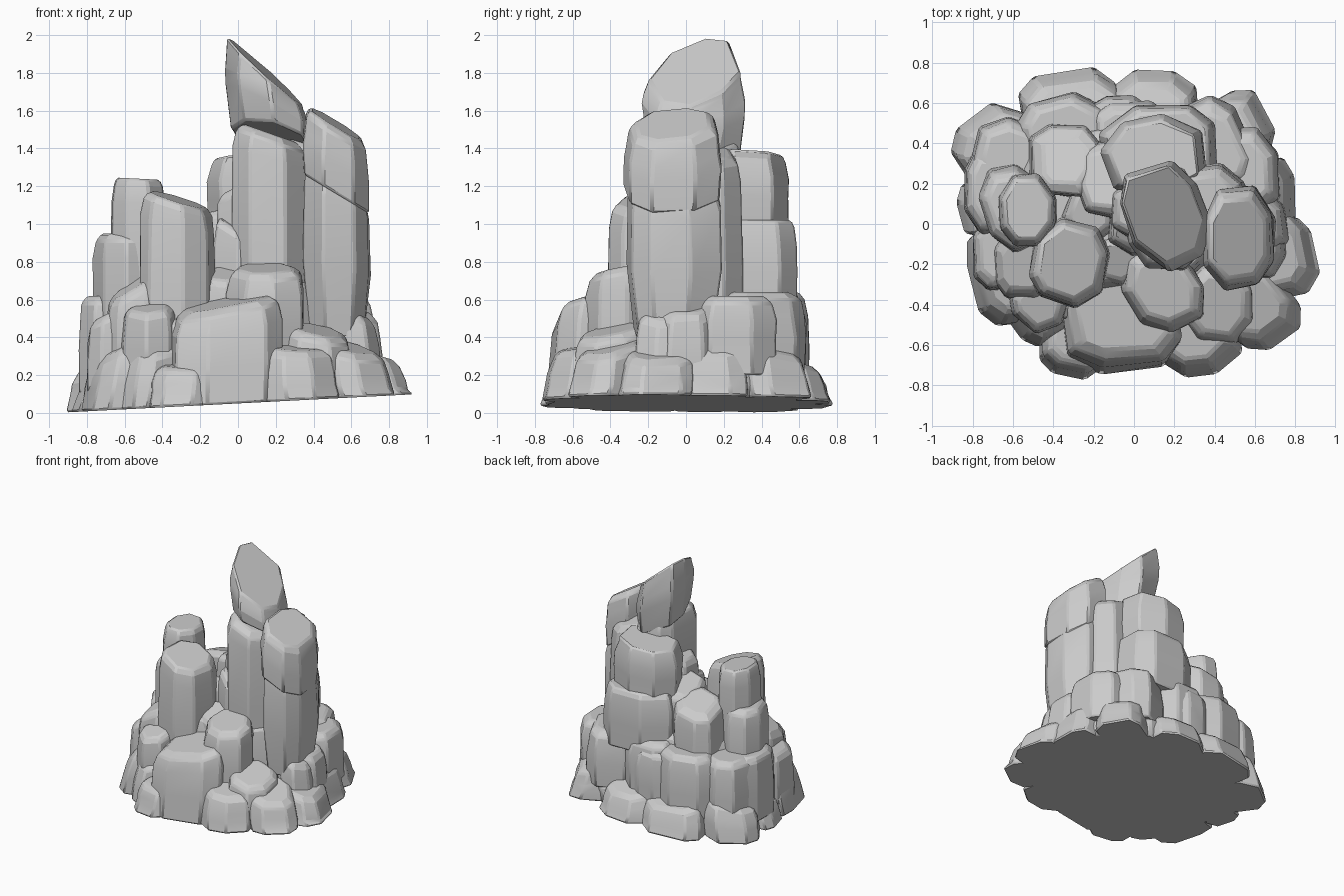
import bpy, bmesh, math, random
from math import cos, sin, pi, copysign

if "Cube" in bpy.data.objects:
    bpy.data.objects.remove(bpy.data.objects["Cube"], do_unlink=True)

random.seed(7)
stone = bpy.data.materials.new("grey_stone")
stone.use_nodes = True
stone.diffuse_color = (.6, .6, .6, 1)
stone.node_tree.nodes["Principled BSDF"].inputs["Base Color"].default_value = (.6, .6, .6, 1)


def ground(x):
    return .05 + .052 * x


def rock(name, center, radius, bottom, top, slope=(0, 0), lean=(0, 0),
         under=(0, 0), sides=8, turn=0, crown=.7, foot=1.0):
    """Faceted boulder or column with rounded shoulders and a sloping top."""
    height = top - bottom
    shoulder = min(.13, height * .35) / height
    rings = [(0, foot), (.45, 1), (1 - shoulder, .98), (1 - shoulder * .3, .9), (1, crown)]
    if bottom == 0:  # base rocks lean in towards the middle
        lean = (-.08 * center[0], -.08 * center[1])
    wobble = [random.uniform(.96, 1.06) for _ in range(sides)]
    shift = [random.uniform(-.2, .2) for _ in range(sides)]
    bm = bmesh.new()
    loops = []
    for t, scale in rings:
        loop = []
        for i in range(sides):
            a = 2 * pi * (i + .5 + shift[i]) / sides
            r = scale * wobble[i] * random.uniform(.96, 1.03)
            u = copysign(abs(cos(a)) ** .75, cos(a)) * radius[0] * r
            v = copysign(abs(sin(a)) ** .75, sin(a)) * radius[1] * r
            dx = u * cos(turn) - v * sin(turn)
            dy = u * sin(turn) + v * cos(turn)
            x = center[0] + dx + lean[0] * t
            y = center[1] + dy + lean[1] * t
            low = bottom + under[0] * dx + under[1] * dy
            high = top + slope[0] * dx + slope[1] * dy
            z = low + (high - low) * t
            if bottom == 0 and t == 0:
                z = ground(x)
            loop.append(bm.verts.new((x, y, max(z, ground(x)))))
        loops.append(loop)
    for lower, upper in zip(loops, loops[1:]):
        for i in range(sides):
            j = (i + 1) % sides
            bm.faces.new((lower[i], lower[j], upper[j], upper[i]))
    bm.faces.new(loops[-1])
    bm.faces.new(list(reversed(loops[0])))
    mesh = bpy.data.meshes.new(name)
    bm.to_mesh(mesh)
    bm.free()
    mesh.materials.append(stone)
    obj = bpy.data.objects.new(name, mesh)
    bpy.context.collection.objects.link(obj)
    # Worn edges
    bevel = obj.modifiers.new("worn_edges", "BEVEL")
    bevel.width = .012
    bevel.segments = 1
    bevel.limit_method = "ANGLE"
    bevel.angle_limit = math.radians(28)
    bpy.ops.object.select_all(action="DESELECT")
    obj.select_set(True)
    bpy.context.view_layer.objects.active = obj
    bpy.ops.object.shade_smooth_by_angle(angle=math.radians(18))


# Hidden core that closes the gaps between the rocks
rock("core_mound", (0, 0), (.77, .62), 0, .3, sides=12)
rock("core_middle", (-.08, .1), (.55, .42), .1, .72, sides=10)
rock("core_front", (-.15, -.25), (.4, .25), .1, .5, sides=10)

# Tall leaning tower
rock("tower_column", (.17, .03), (.2, .27), .3, 1.48, slope=(-.35, 0))
rock("tower_rear_column", (.36, .1), (.2, .2), .3, 1.4, slope=(-.3, -.2))
rock("tower_cap", (.17, .03), (.21, .27), 1.46, 1.81, slope=(-.87, .1),
     lean=(-.03, .02), under=(-.3, -.35), turn=.35, crown=.86, foot=.9)
rock("tower_right_column", (.52, -.07), (.185, .26), .4, 1.24, slope=(-.6, 0), foot=.82)
rock("tower_right_cap", (.52, -.07), (.18, .255), 1.16, 1.53, slope=(-.6, .1), under=(-.6, 0), crown=.78)
rock("tower_left_sliver", (.0, .06), (.12, .16), .5, 1.2, slope=(.5, 0), sides=6)

# Stacked blocks behind the tower
rock("back_block_top", (.1, .34), (.26, .2), .95, 1.37, slope=(.1, -.05), sides=7, crown=.85)
rock("back_block_middle", (.13, .36), (.31, .24), .55, 1.02, sides=8, crown=.85)
rock("back_block_left", (-.02, .42), (.22, .21), .2, .66)
rock("back_block_right", (.36, .36), (.24, .25), .2, .64, turn=.4)
rock("side_block_upper", (.52, .26), (.21, .23), .2, .62)
rock("side_block_lower", (.57, .0), (.2, .18), .1, .58, slope=(-.4, 0))

# Left group of columns
rock("left_front_column", (-.32, -.19), (.2, .22), .2, 1.13, slope=(-.3, .1), turn=-.2, crown=.78)
rock("left_back_column", (-.53, .07), (.15, .18), .5, 1.24, slope=(-.05, 0), crown=.8)
rock("left_shoulder_column", (-.6, .08), (.16, .22), .3, .95, turn=.3)
rock("left_outer_column", (-.7, .16), (.145, .22), .1, .62)
rock("left_rear_column", (-.34, .31), (.19, .19), .3, .98, slope=(.2, -.3), crown=.6)
rock("center_shard_high", (-.15, .22), (.14, .2), .5, 1.04, slope=(.2, -.2), sides=7)
rock("center_shard_low", (-.02, -.02), (.11, .14), .5, 1.0, slope=(-.5, .3), sides=6)
rock("center_shard_left", (-.22, .05), (.14, .15), .5, .88, slope=(.2, .2), sides=7)
rock("center_shard_front", (-.08, -.18), (.13, .13), .4, .74, slope=(0, .4), sides=7)
rock("left_slant_rock", (-.55, -.2), (.15, .18), .2, .68, slope=(.6, .2))
rock("left_slant_stone", (-.66, -.14), (.14, .2), .1, .54, slope=(.5, 0))
rock("left_small_cap", (-.47, -.4), (.145, .14), .2, .56, slope=(.1, .3), turn=.5, sides=7)

# Middle tier at the back
rock("rear_left_boulder", (-.35, .45), (.24, .19), .1, .64, turn=.25)
rock("rear_corner_boulder", (-.61, .33), (.2, .19), .1, .62, turn=-.4)
rock("rear_center_boulder", (-.08, .48), (.17, .16), .1, .6)

# Front boulders
rock("front_boulder", (-.06, -.48), (.3, .27), 0, .59, slope=(.2, .15), turn=.1, crown=.72)
rock("front_step_boulder", (.14, -.32), (.19, .23), .2, .77, slope=(.05, .2), turn=.5)
rock("front_fill_boulder", (.42, -.4), (.19, .2), .1, .44, slope=(-.2, .2))

# Ring of base rocks
rock("base_front_right", (.32, -.58), (.22, .19), 0, .35, slope=(-.05, .15), turn=.1)
rock("base_right_front", (.63, -.43), (.19, .2), 0, .35, slope=(-.2, .2), turn=.7)
rock("base_right", (.75, -.17), (.17, .21), 0, .32, slope=(-.3, 0), turn=.1)
rock("base_right_rear", (.66, .14), (.15, .2), 0, .38, slope=(-.4, 0))
rock("base_right_peak", (.66, -.08), (.13, .2), 0, .54, slope=(-.5, 0))
rock("base_rear_right", (.5, .47), (.19, .19), 0, .36, slope=(-.2, -.3), turn=.5)
rock("base_rear", (.1, .6), (.23, .17), 0, .28, slope=(0, -.3))
rock("base_rear_left", (-.32, .6), (.26, .17), 0, .27, slope=(0, -.3), turn=.15)
rock("base_left_rear", (-.69, .38), (.22, .2), 0, .3, slope=(.3, 0), turn=.6)
rock("base_left", (-.78, .08), (.11, .15), 0, .2, slope=(.3, 0), sides=7)
rock("base_left_front", (-.67, -.27), (.15, .25), 0, .37, slope=(.6, .2), turn=.3)
rock("base_front_corner", (-.48, -.42), (.17, .18), 0, .37, slope=(.1, .3), turn=.6)
rock("base_front_left", (-.3, -.62), (.18, .15), 0, .25, slope=(0, .1), turn=-.15)
